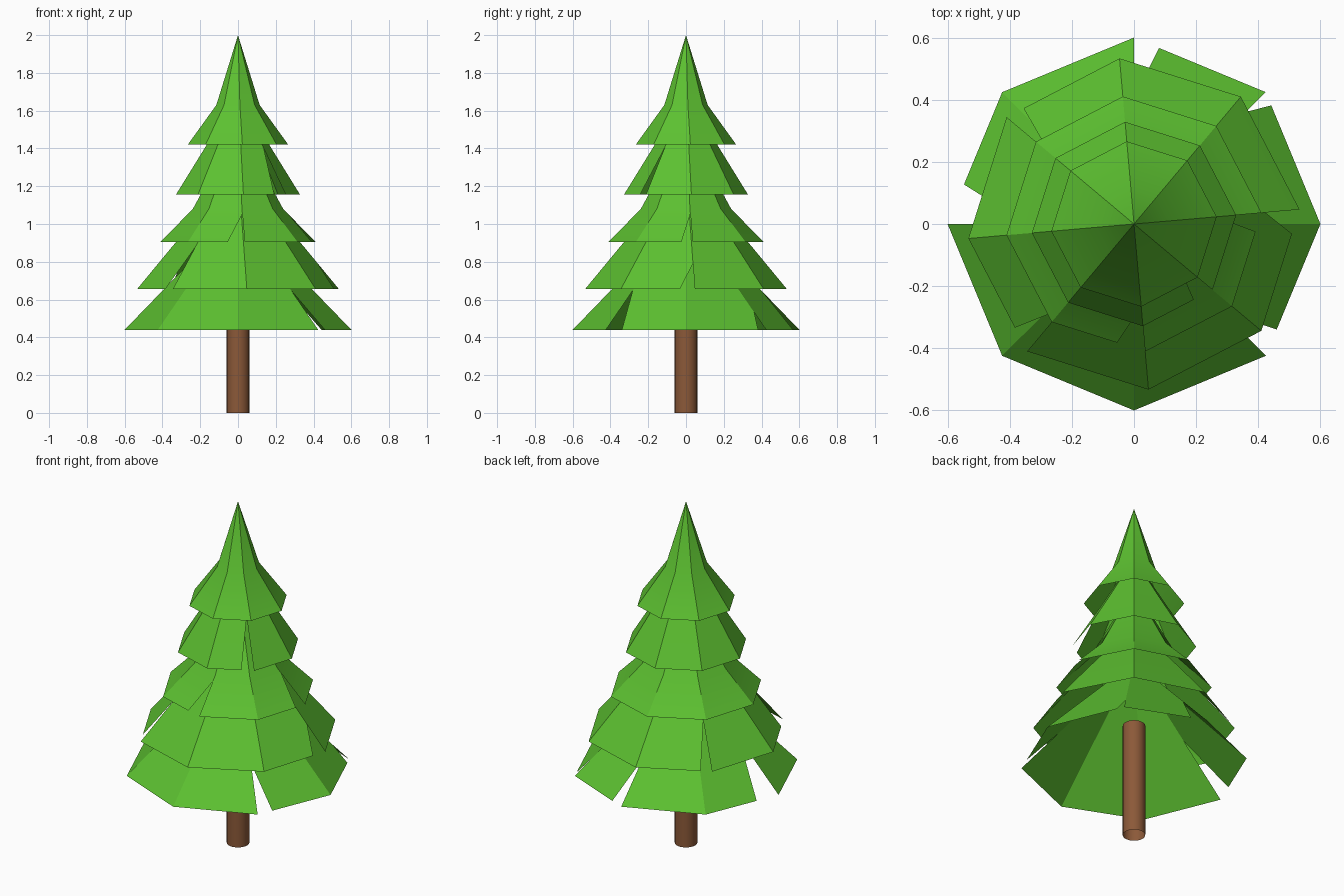
import bpy, bmesh, math
from mathutils import Vector

if "Cube" in bpy.data.objects:
    bpy.data.objects.remove(bpy.data.objects["Cube"])


def material(name, rgb):
    m = bpy.data.materials.new(name)
    m.diffuse_color = (*rgb, 1)
    m.use_nodes = True
    m.node_tree.nodes["Principled BSDF"].inputs["Base Color"].default_value = m.diffuse_color
    return m


green = material("needle green", (0.108, 0.53, 0.03))
brown = material("bark brown", (0.26, 0.10, 0.04))


def smooth(obj, degrees):
    bpy.ops.object.select_all(action='DESELECT')
    obj.select_set(True)
    bpy.context.view_layer.objects.active = obj
    bpy.ops.object.shade_smooth_by_angle(angle=math.radians(degrees))


# Trunk: an open tube
bpy.ops.mesh.primitive_cylinder_add(vertices=24, radius=0.06, depth=0.67,
                                    end_fill_type='NOTHING', location=(0, 0, 0.335))
trunk = bpy.context.object
trunk.name = "trunk"
trunk.data.materials.append(brown)
smooth(trunk, 35)


def tier(name, rot, rim, mid, tip, notches):
    """Eight-sided open skirt: flared lower band, upper cone.
    notches: sector -> (cut width along the rim, depth up the ridge);
    a negative width cuts the sector's start corner instead of its end."""
    bm = bmesh.new()

    def point(ring, i):
        a = math.radians(rot + 45 * i)
        return Vector((ring[0] * math.cos(a), ring[0] * math.sin(a), ring[1]))

    for i in range(8):
        a, b = point(rim, i), point(rim, i + 1)
        ma, mb = point(mid, i), point(mid, i + 1)
        t, depth = notches.get(i, (0, 0))
        if t > 0:
            band = [a, b.lerp(a, t), b.lerp(mb, depth), mb, ma]
        elif t < 0:
            band = [a.lerp(b, -t), b, mb, ma, a.lerp(ma, depth)]
        else:
            band = [a, b, mb, ma]
        for pts in (band, [ma, mb, Vector((0, 0, tip))]):
            bm.faces.new([bm.verts.new(p) for p in pts])
    bmesh.ops.remove_doubles(bm, verts=bm.verts, dist=1e-4)
    me = bpy.data.meshes.new(name)
    bm.to_mesh(me)
    bm.free()
    me.materials.append(green)
    obj = bpy.data.objects.new(name, me)
    bpy.context.collection.objects.link(obj)
    smooth(obj, 25)


# Foliage, bottom to top
tier("branches_lowest", 0, (0.60, 0.44), (0.30, 0.75), 1.06,
     {0: (0.1, 0.3), 1: (0.19, 0.65), 3: (0.3, 0.85), 7: (-0.2, 0.67)})
tier("branches_low", 5, (0.535, 0.657), (0.35, 0.88), 1.29,
     {2: (0.15, 0.97), 4: (0.21, 0.97), 7: (0.2, 0.6)})
tier("branches_middle", 5, (0.412, 0.905), (0.24, 1.08), 1.52,
     {5: (0.3, 0.85), 7: (0.2, 0.85)})
tier("branches_high", 5, (0.33, 1.155), (0.175, 1.405), 1.70, {6: (0.27, 0.98)})
tier("branches_top", 5, (0.267, 1.42), (0.115, 1.63), 2.0, {})
